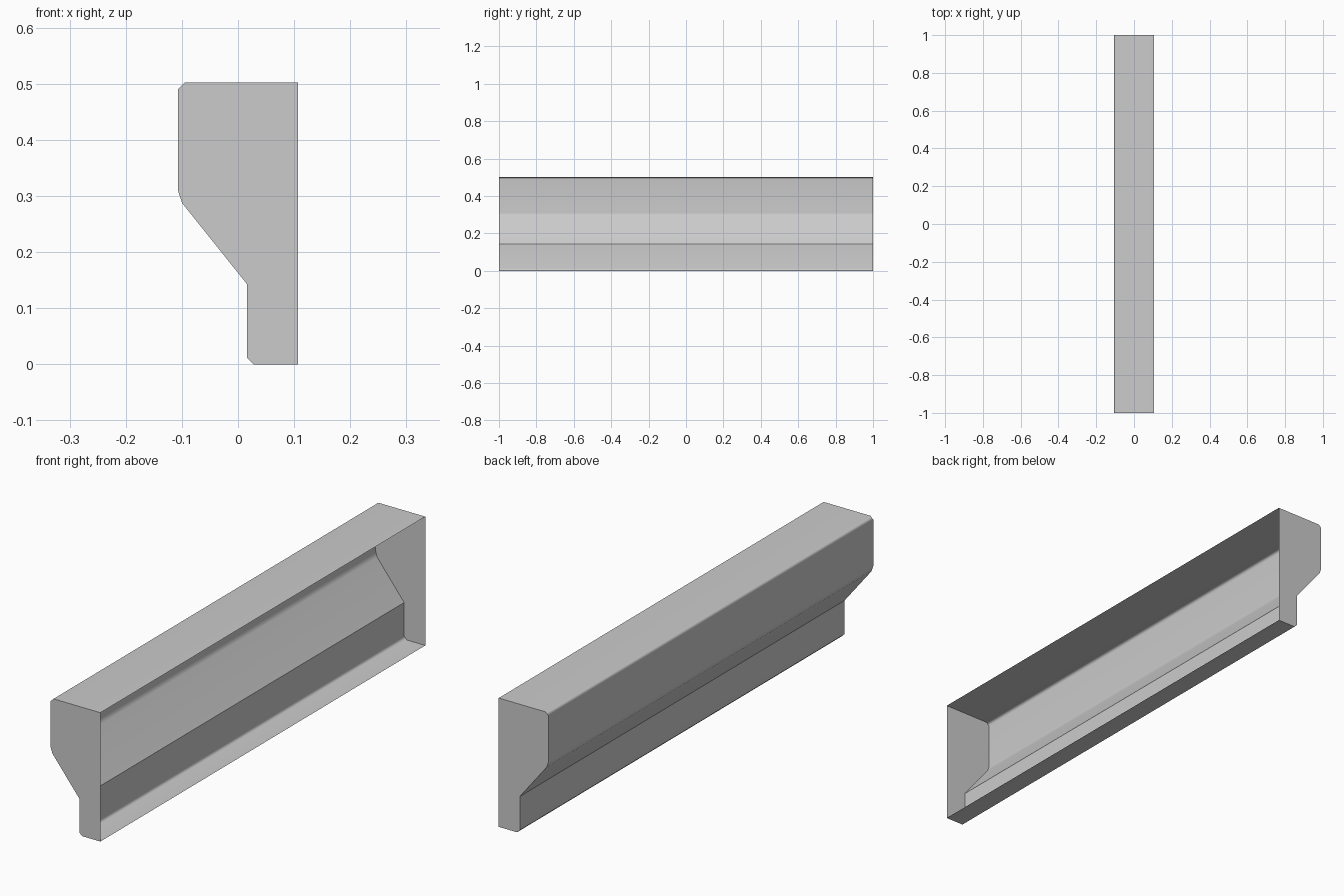
import bpy
import bmesh

cube = bpy.data.objects.get("Cube")
if cube:
    bpy.data.objects.remove(cube, do_unlink=True)

# Plain grey used on the whole trim piece
grey = bpy.data.materials.new("light_grey")
grey.use_nodes = True
colour = (0.6, 0.6, 0.6, 1)
grey.diffuse_color = colour
bsdf = next(n for n in grey.node_tree.nodes if n.type == "BSDF_PRINCIPLED")
bsdf.inputs["Base Color"].default_value = colour
bsdf.inputs["Roughness"].default_value = 0.8

# Cross-section (x, z), from the open side over the top and down to the bottom
PROFILE = [
    (0.107, 0.502), (-0.095, 0.502), (-0.107, 0.490),
    (-0.107, 0.310), (-0.100, 0.288),
    (0.016, 0.143), (0.016, 0.012), (0.028, 0.0), (0.107, 0.0),
]
CREASE = 5          # profile point where the slope meets the lower wall
HALF_LENGTH = 1.0

bm = bmesh.new()
front = [bm.verts.new((x, -HALF_LENGTH, z)) for x, z in PROFILE]
back = [bm.verts.new((x, HALF_LENGTH, z)) for x, z in PROFILE]

# Long walls, left open along the +x side
for i in range(len(PROFILE) - 1):
    bm.faces.new((front[i], back[i], back[i + 1], front[i + 1]))

# End caps
caps = [bm.faces.new(front), bm.faces.new(list(reversed(back)))]
bm.normal_update()
if caps[0].normal.y > 0:
    bmesh.ops.reverse_faces(bm, faces=bm.faces[:])

# Smooth rounded corners, crisp end caps and crease
for face in bm.faces:
    face.smooth = True
for cap in caps:
    for edge in cap.edges:
        edge.smooth = False
bm.edges.get((front[CREASE], back[CREASE])).smooth = False

mesh = bpy.data.meshes.new("trim_shell")
bm.to_mesh(mesh)
bm.free()
mesh.materials.append(grey)

shell = bpy.data.objects.new("trim_shell", mesh)
bpy.context.collection.objects.link(shell)

# Keep the large faces flat and put the shading blend into the narrow corners
weighted = shell.modifiers.new("weighted_normals", "WEIGHTED_NORMAL")
weighted.keep_sharp = True
